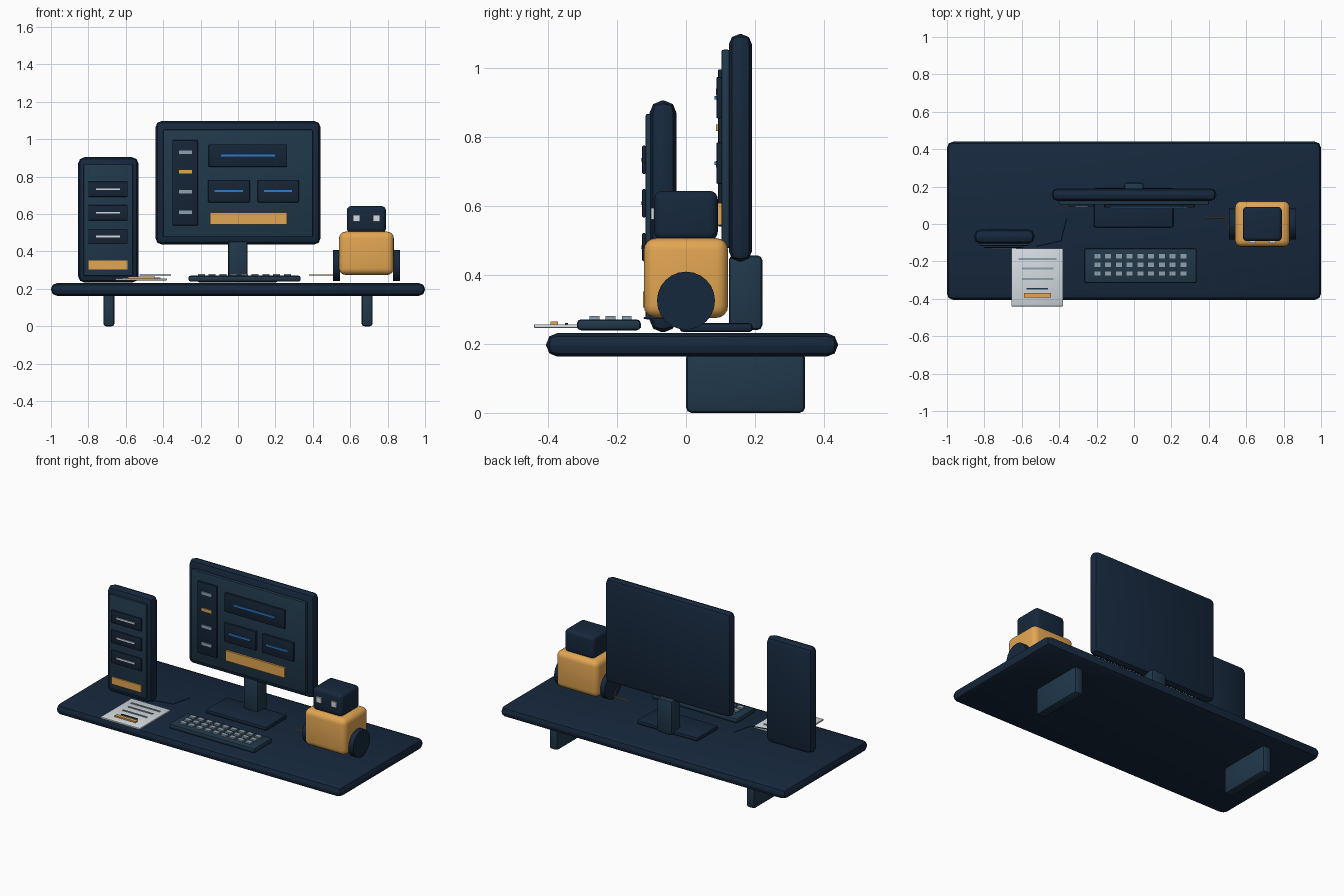
import bpy, math

if "Cube" in bpy.data.objects:
    bpy.data.objects.remove(bpy.data.objects["Cube"])

def mat(name, r, g, b):
    m = bpy.data.materials.new(name)
    m.diffuse_color = (r, g, b, 1)
    m.use_nodes = True
    m.node_tree.nodes["Principled BSDF"].inputs["Base Color"].default_value = m.diffuse_color
    return m

NAVY = mat("navy", .008, .021, .046)
SLATE = mat("slate", .0145, .039, .069)
INK = mat("ink", .0075, .018, .037)
ORANGE = mat("orange", .76, .38, .085)
GREY = mat("key_grey", .27, .36, .43)
PALE = mat("pale", .66, .71, .75)
BLUE = mat("blue", .022, .2, .64)
CABLE = mat("cable_blue", .01, .05, .17)

def finish(ob, material):
    ob.data.materials.append(material)
    bpy.context.view_layer.objects.active = ob
    ob.select_set(True)
    bpy.ops.object.shade_smooth_by_angle(angle=math.radians(30))
    ob.select_set(False)
    return ob

def box(name, x, y, z, material, bevel=0, segs=2):
    """Box from (min, max) ranges with an optional rounded edge."""
    bpy.ops.mesh.primitive_cube_add(size=1, location=[sum(r) / 2 for r in (x, y, z)])
    ob = bpy.context.object
    ob.name = name
    ob.scale = [r[1] - r[0] for r in (x, y, z)]
    bpy.ops.object.transform_apply(location=False, rotation=False, scale=True)
    if bevel:
        b = ob.modifiers.new("Bevel", 'BEVEL')
        b.width, b.segments = bevel, segs
        bpy.ops.object.modifier_apply(modifier=b.name)
    return finish(ob, material)

def line(name, x, y, zc, material, h=.01):
    return box(name, x, y, (zc - h / 2, zc + h / 2), material)

def cable(name, points, material):
    cu = bpy.data.curves.new(name, 'CURVE')
    cu.dimensions = '3D'
    cu.bevel_depth, cu.bevel_resolution = .003, 1
    sp = cu.splines.new('POLY')
    sp.points.add(len(points) - 1)
    for p, (x, y) in zip(sp.points, points):
        p.co = (x, y, .275, 1)
    cu.materials.append(material)
    bpy.context.collection.objects.link(bpy.data.objects.new(name, cu))

# Desk and legs
box("desk_top", (-1, 1), (-.405, .44), (.163, .231), NAVY, .032)
for side, s in (("left", -1), ("right", 1)):
    box(f"{side}_leg", (s * .69 - .03, s * .69 + .03), (0, .345), (0, .175), SLATE, .016)

# Monitor and stand
box("monitor_case", (-.44, .44), (.124, .191), (.438, 1.097), NAVY, .03)
box("monitor_screen", (-.4, .4), (.103, .127), (.477, 1.052), SLATE, .006)
box("stand_neck", (-.053, .051), (.124, .221), (.24, .456), SLATE, .014)
box("stand_base", (-.215, .21), (-.018, .193), (.234, .26), NAVY, .01)

# Screen contents
box("sidebar", (-.35, -.215), (.093, .104), (.54, .995), INK, .003)
for i, z in enumerate((.93, .826, .72, .61)):
    line(f"sidebar_icon_{i}", (-.316, -.247), (.087, .094), z, ORANGE if i == 1 else GREY, .018)
for i, (x, z, lx) in enumerate([
        ((-.157, .263), (.853, .973), (-.09, .198)),
        ((-.16, .063), (.663, .783), (-.125, .028)),
        ((.105, .325), (.663, .783), (.138, .29))]):
    box(f"window_{i}", x, (.088, .104), z, INK, .004)
    line(f"window_line_{i}", lx, (.082, .089), sum(z) / 2, BLUE)
box("screen_button", (-.15, .262), (.091, .104), (.544, .608), ORANGE)

# Computer tower
box("tower_case", (-.855, -.532), (-.105, -.028), (.234, .904), NAVY, .034)
box("tower_front", (-.825, -.562), (-.117, -.098), (.27, .866), SLATE, .006)
for i, z in enumerate((.733, .607, .48)):
    box(f"drive_bay_{i}", (-.802, -.59), (-.127, -.116), (z - .041, z + .041), INK, .004)
    line(f"drive_slot_{i}", (-.758, -.632), (-.131, -.126), z, PALE)
box("tower_button", (-.798, -.592), (-.125, -.116), (.305, .351), ORANGE)

# Keyboard
box("keyboard", (-.265, .335), (-.316, -.131), (.239, .271), SLATE, .012)
for r in range(3):
    for c in range(9):
        x, y = -.196 + c * .0575, -.265 + r * .0465
        box(f"key_{r}_{c}", (x - .019, x + .019), (y - .014, y + .014), (.269, .28), GREY)

# Paper with ruled lines
box("paper", (-.655, -.38), (-.44, -.13), (.246, .256), PALE, .002)
for i, (x, y) in enumerate([((-.617, -.415), -.187), ((-.6, -.43), -.238),
                            ((-.6, -.43), -.294), ((-.575, -.46), -.346)]):
    box(f"paper_line_{i}", x, (y - .005, y + .005), (.255, .26), SLATE if i == 3 else GREY)
box("paper_mark", (-.588, -.443), (-.393, -.37), (.255, .265), ORANGE)

# Cables
cable("tower_cable", [(-.525, -.12), (-.39, -.09), (-.36, .03)], CABLE)
cable("robot_cable", [(.38, .033), (.48, .033), (.51, -.03), (.53, -.03)], ORANGE)

# Toy robot
box("robot_body", (.54, .833), (-.122, .122), (.275, .506), ORANGE, .035, 4)
box("robot_head", (.582, .791), (-.092, .092), (.5, .643), NAVY, .024, 4)
for side, s in (("left", -1), ("right", 1)):
    x = .687 + s * .053
    box(f"robot_{side}_eye", (x - .018, x + .018), (-.102, -.088), (.56, .594), PALE)
    bpy.ops.mesh.primitive_cylinder_add(vertices=24, radius=.084, depth=.036,
        location=(.687 + s * .16, 0, .325), rotation=(0, math.pi / 2, 0))
    bpy.context.object.name = f"robot_{side}_wheel"
    finish(bpy.context.object, NAVY)
